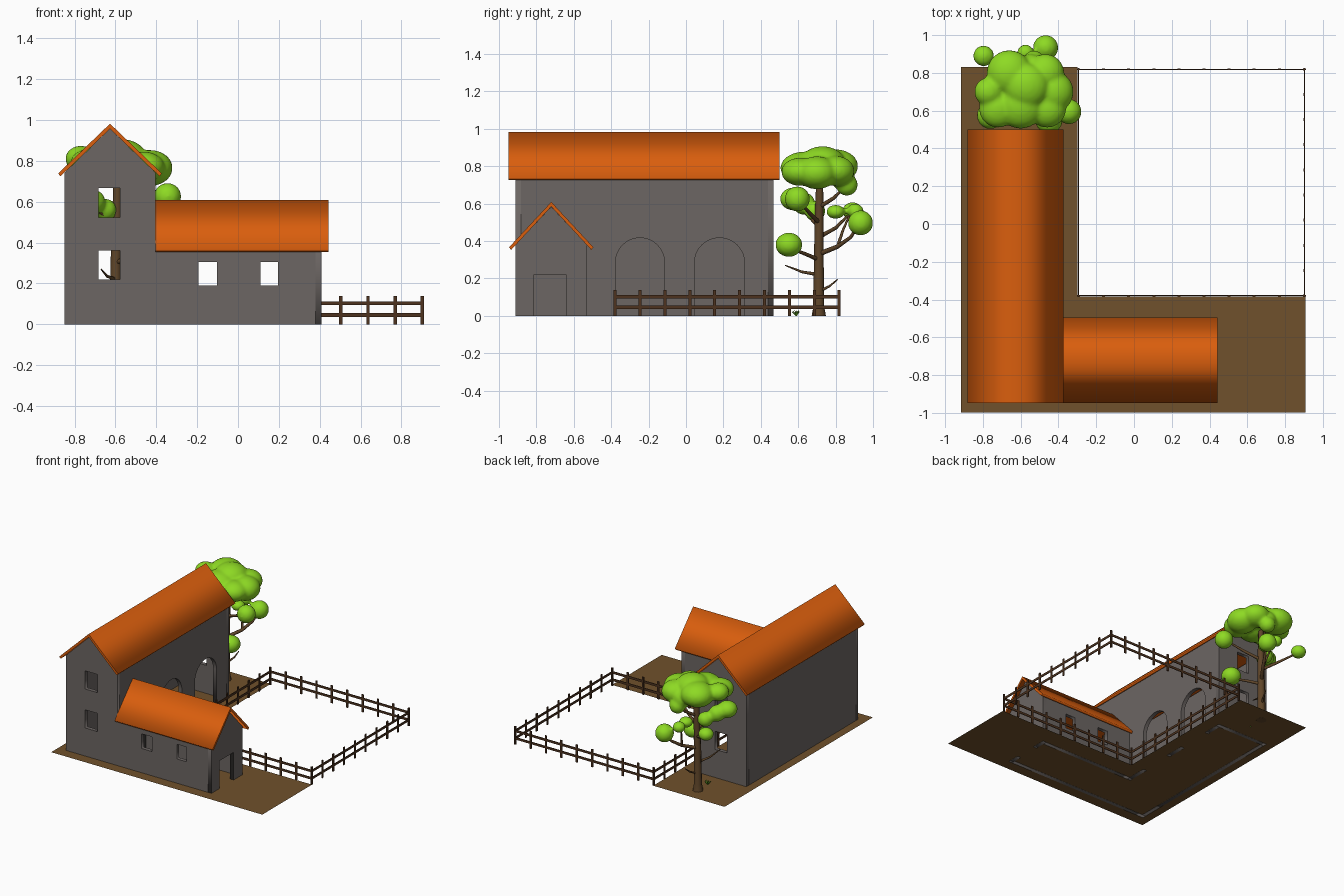
import bpy, bmesh, math, random
from mathutils import Vector, Matrix

if "Cube" in bpy.data.objects:
    bpy.data.objects.remove(bpy.data.objects["Cube"])
random.seed(3)


def material(name, r, g, b):
    m = bpy.data.materials.new(name)
    m.diffuse_color = (r, g, b, 1)
    m.use_nodes = True
    m.node_tree.nodes["Principled BSDF"].inputs["Base Color"].default_value = m.diffuse_color
    return m


STONE = material("grey_stone", 0.15, 0.132, 0.125)
TILE = material("orange_tile", 0.70, 0.112, 0.004)
EARTH = material("brown_earth", 0.16, 0.083, 0.025)
WOOD = material("dark_fence_wood", 0.075, 0.032, 0.013)
BARK = material("bark", 0.115, 0.06, 0.022)
LEAF = material("leaf_green", 0.27, 0.70, 0.017)
GRASS = material("grass_green", 0.10, 0.32, 0.015)


def add_object(name, mesh, mat):
    mesh.materials.clear()
    mesh.materials.append(mat)
    ob = bpy.data.objects.new(name, mesh)
    bpy.context.collection.objects.link(ob)
    return ob


def from_bmesh(name, bm, mat):
    me = bpy.data.meshes.new(name)
    bm.to_mesh(me)
    bm.free()
    return add_object(name, me, mat)


def curve_mesh(cu):
    """Turn a curve datablock into a clean mesh."""
    tmp = bpy.data.objects.new("tmp", cu)
    bpy.context.collection.objects.link(tmp)
    bpy.context.view_layer.update()
    dg = bpy.context.evaluated_depsgraph_get()
    me = bpy.data.meshes.new_from_object(tmp.evaluated_get(dg))
    bpy.data.objects.remove(tmp)
    return me


def plate(name, loops, axis, lo, hi, mat):
    """Outline with holes, extruded from lo to hi along axis x or y."""
    cu = bpy.data.curves.new(name, 'CURVE')
    cu.dimensions = '2D'
    cu.fill_mode = 'BOTH'
    cu.extrude = (hi - lo) / 2
    for pts in loops:
        sp = cu.splines.new('POLY')
        sp.points.add(len(pts) - 1)
        for p, (u, v) in zip(sp.points, pts):
            p.co = (u, v, 0, 1)
        sp.use_cyclic_u = True
    me = curve_mesh(cu)
    mid = (lo + hi) / 2
    for v in me.vertices:
        u, z, w = v.co
        v.co = (u, w + mid, z) if axis == 'y' else (w + mid, u, z)
    bm = bmesh.new()
    bm.from_mesh(me)
    bmesh.ops.remove_doubles(bm, verts=bm.verts, dist=1e-5)
    bmesh.ops.recalc_face_normals(bm, faces=bm.faces)
    return from_bmesh(name, bm, mat)


def rect(u0, u1, v0, v1):
    return [(u0, v0), (u1, v0), (u1, v1), (u0, v1)]


def arch(u0, u1, spring, n=16):
    c, r = (u0 + u1) / 2, (u1 - u0) / 2
    curve = [(c - r * math.cos(math.pi * i / n), spring + r * math.sin(math.pi * i / n))
             for i in range(n + 1)]
    return [(u0, 0)] + curve + [(u1, 0)]


# Main sizes of the tall house and the low wing
T = 0.03
X0, X1, XE = -0.849, -0.404, 0.409
Y0, Y1, YW = -0.912, 0.468, -0.529
XM, YM = (X0 + X1) / 2, (Y0 + YW) / 2
EAVE, RIDGE, WEAVE, WRIDGE = 0.742, 0.957, 0.378, 0.583

# Walls
tall_windows = [rect(-0.683, -0.577, a, b) for a, b in ((0.22, 0.362), (0.524, 0.666))]
wing_windows = [rect(a, b, 0.19, 0.305) for a, b in ((-0.193, -0.104), (0.11, 0.195))]
plate("front_wall", [[(X0, 0), (XE - T, 0), (XE - T, WEAVE), (X1, WEAVE), (X1, EAVE),
                      (XM, RIDGE), (X0, EAVE)]] + tall_windows + wing_windows,
      'y', Y0, Y0 + T, STONE)
plate("back_gable_wall", [[(X0, 0), (X1, 0), (X1, EAVE), (XM, RIDGE), (X0, EAVE)]]
      + tall_windows, 'y', Y1 - T, Y1, STONE)
plate("left_wall", [rect(Y0 + T, Y1 - T, 0, EAVE)], 'x', X0, X0 + T, STONE)
plate("arched_wall", [[(Y0 + T, EAVE), (Y0 + T, 0.36), (YW - T, 0.36), (YW - T, 0)]
                      + arch(-0.377, -0.115, 0.286) + arch(0.045, 0.313, 0.283)
                      + [(Y1 - T, 0), (Y1 - T, EAVE)]], 'x', X1 - T, X1, STONE)
plate("wing_back_wall", [rect(X1, XE - T, 0, WEAVE)] + wing_windows,
      'y', YW - T, YW, STONE)
plate("wing_end_wall", [[(Y0, 0), (-0.815, 0), (-0.815, 0.217), (-0.638, 0.217),
                         (-0.638, 0), (YW, 0), (YW, WEAVE), (YM, WRIDGE), (Y0, WEAVE)]],
      'x', XE - T, XE, STONE)


# Roofs: folded sheet profiles
def roof(name, c, half, ridge, eave, axis, lo, hi):
    t = 0.025
    prof = [(c - half, eave), (c, ridge), (c + half, eave),
            (c + half - 0.012, eave - 0.013), (c, ridge - t), (c - half + 0.012, eave - 0.013)]
    plate(name, [prof], axis, lo, hi, TILE)


roof("main_roof", XM, 0.254, 0.982, 0.738, 'y', -0.948, 0.5)
roof("wing_roof", YM, 0.226, 0.609, 0.366, 'x', X1, 0.443)

# L-shaped ground sheet
bm = bmesh.new()
bm.faces.new([bm.verts.new((x, y, 0.001)) for x, y in
              ((-0.916, -0.997), (0.908, -0.997), (0.908, -0.384),
               (-0.299, -0.384), (-0.299, 0.832), (-0.916, 0.832))])
from_bmesh("ground", bm, EARTH)


# Fence: four runs of flat posts and two rails
def box(bm, c, s):
    bmesh.ops.create_cube(bm, size=1, matrix=Matrix.Translation(c) @ Matrix.Diagonal((*s, 1)))


FX0, FX1, FY0, FY1 = -0.294, 0.902, -0.379, 0.819
bm = bmesh.new()
for y in (FY0, FY1):
    for i in range(10):
        box(bm, (FX0 + (FX1 - FX0) * i / 9, y, 0.069), (0.016, 0.007, 0.138))
    for z in (0.046, 0.103):
        box(bm, ((FX0 + FX1) / 2, y, z), (FX1 - FX0, 0.005, 0.018))
for x in (FX0, FX1):
    for i in range(10):
        box(bm, (x, FY0 + (FY1 - FY0) * i / 9, 0.069), (0.007, 0.016, 0.138))
    for z in (0.046, 0.103):
        box(bm, (x, (FY0 + FY1) / 2, z), (0.005, FY1 - FY0, 0.018))
from_bmesh("fence", bm, WOOD)

# Tree trunk and branches: tapered tubes (x, y, z, radius)
limbs = [
    [(-.6, .71, 0, .038), (-.6, .71, .05, .029), (-.598, .71, .3, .026),
     (-.592, .712, .55, .023), (-.59, .715, .74, .018)],
    [(-.6, .71, .33, .014), (-.53, .81, .37, .012), (-.49, .88, .42, .010), (-.47, .92, .48, .007)],
    [(-.53, .81, .37, .009), (-.55, .84, .46, .007), (-.57, .88, .55, .005)],
    [(-.6, .71, .30, .012), (-.53, .64, .33, .010), (-.46, .56, .36, .007)],
    [(-.6, .71, .42, .012), (-.68, .8, .47, .010), (-.79, .88, .55, .006)],
    [(-.595, .71, .48, .012), (-.65, .66, .53, .010), (-.75, .58, .61, .006)],
    [(-.592, .71, .50, .012), (-.48, .66, .55, .010), (-.36, .6, .62, .006)],
    [(-.592, .71, .58, .012), (-.55, .79, .63, .010), (-.53, .85, .69, .006)],
    [(-.6, .71, .22, .010), (-.64, .62, .235, .007), (-.67, .53, .27, .003)],
    [(-.6, .71, .13, .009), (-.57, .77, .16, .006), (-.56, .81, .195, .003)],
]
cu = bpy.data.curves.new("limbs", 'CURVE')
cu.dimensions = '3D'
cu.bevel_depth = 1.0
cu.bevel_resolution = 2
cu.use_fill_caps = True
for limb in limbs:
    sp = cu.splines.new('POLY')
    sp.points.add(len(limb) - 1)
    for p, (x, y, z, r) in zip(sp.points, limb):
        p.co = (x, y, z, 1)
        p.radius = r
add_object("tree_trunk_and_branches", curve_mesh(cu), BARK)

# Foliage: blobs (x, y, z, radius, height factor) melted together
blobs = [
    (-.66, .80, .80, .12, .75), (-.77, .70, .81, .075, .85), (-.60, .63, .79, .125, .7),
    (-.72, .61, .79, .10, .7), (-.57, .73, .82, .12, .72), (-.43, .70, .765, .11, .8),
    (-.47, .80, .775, .10, .8), (-.46, .61, .77, .10, .75), (-.53, .86, .70, .058, 1),
    (-.55, .83, .75, .07, 1),
    (-.468, .933, .497, .067, 1), (-.574, .905, .56, .045, .9), (-.56, .80, .556, .05, .75),
    (-.796, .89, .56, .055, .85), (-.345, .595, .625, .067, 1), (-.45, .55, .38, .072, .9),
    (-.76, .575, .625, .072, .85), (-.71, .63, .60, .06, 1), (-.65, .69, .56, .055, 1),
]
bm = bmesh.new()
for x, y, z, r, h in blobs:
    bmesh.ops.create_icosphere(bm, subdivisions=3, radius=r + 0.001,
                               matrix=Matrix.Translation((x, y, z)) @ Matrix.Diagonal((1, 1, h, 1)))
leaves = from_bmesh("foliage", bm, LEAF)
remesh = leaves.modifiers.new("melt", 'REMESH')
remesh.mode = 'VOXEL'
remesh.voxel_size = 0.011
remesh.use_smooth_shade = True
soft = leaves.modifiers.new("soften", 'SMOOTH')
soft.factor = 0.5
soft.iterations = 6

# Small grass tuft beside the tree
bm = bmesh.new()
for i in range(9):
    a = i * 2.4
    rot = Matrix.Rotation(a, 4, 'Z') @ Matrix.Rotation(random.uniform(0.5, 1.1), 4, 'Y')
    bmesh.ops.create_cone(bm, cap_ends=True, segments=4, radius1=0.006, radius2=0.001, depth=0.03,
                          matrix=Matrix.Translation((-.6, .59, .004)) @ rot
                          @ Matrix.Translation((0, 0, .015)))
from_bmesh("grass_tuft", bm, GRASS)

# Smooth shading on the round bark
for p in bpy.data.objects["tree_trunk_and_branches"].data.polygons:
    p.use_smooth = True
